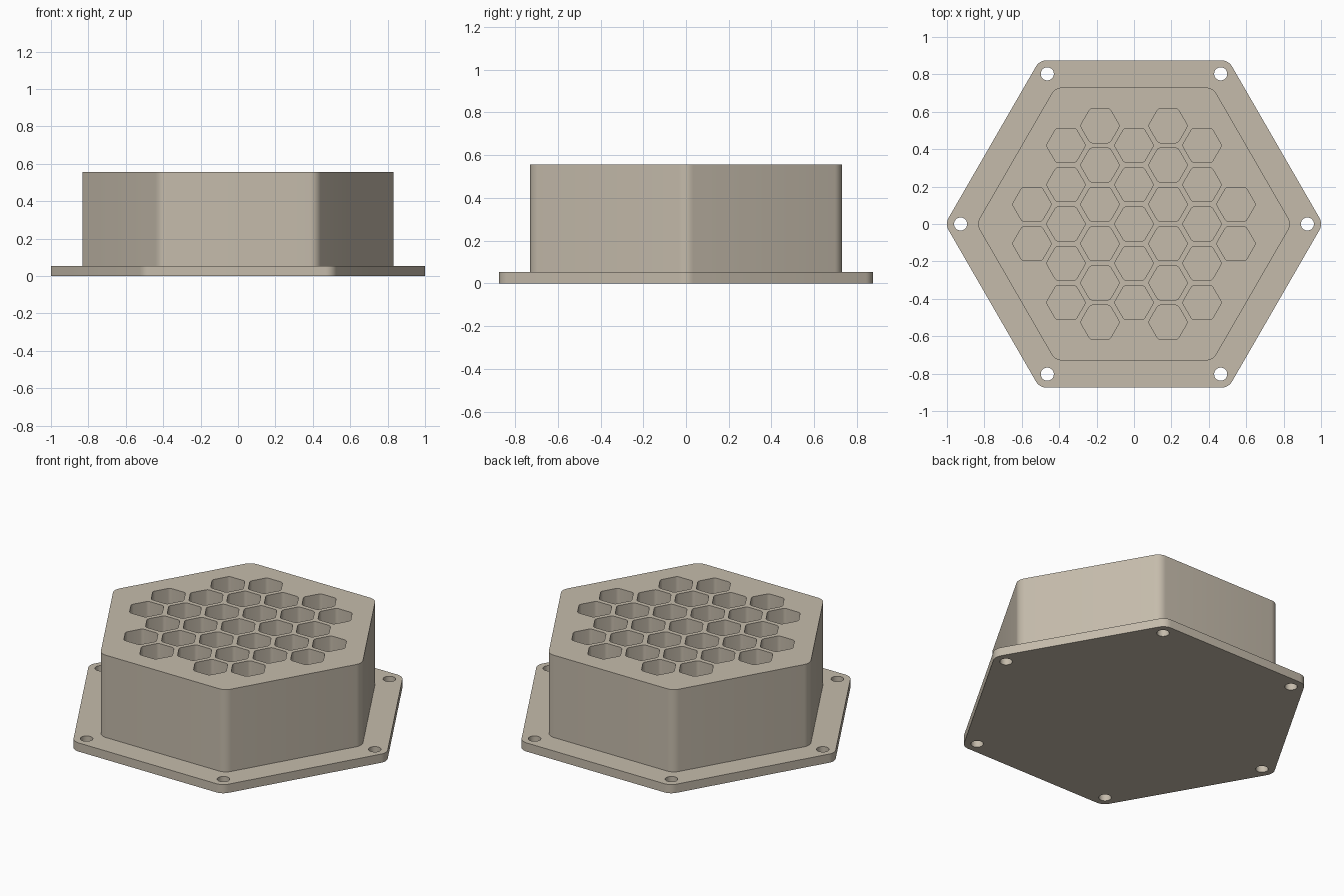
import bpy, bmesh, math

if "Cube" in bpy.data.objects:
    bpy.data.objects.remove(bpy.data.objects["Cube"])

PLATE_TOP, BODY_TOP = 0.053, 0.557

mat = bpy.data.materials.new("warm_beige")
mat.diffuse_color = (0.56, 0.50, 0.41, 1)
mat.use_nodes = True
mat.node_tree.nodes["Principled BSDF"].inputs["Base Color"].default_value = mat.diffuse_color


def hexagon(apothem, fillet, cx=0, cy=0, steps=6):
    """Rounded hexagon with corners on the x axis."""
    pts = []
    d = (apothem - fillet) / math.cos(math.pi / 6)
    for k in range(6):
        a = k * math.pi / 3
        for i in range(steps + 1):
            b = a + (i / steps - 0.5) * math.pi / 3
            pts.append((cx + d * math.cos(a) + fillet * math.cos(b),
                        cy + d * math.sin(a) + fillet * math.sin(b)))
    return pts


def circle(r, cx, cy, n=32):
    return [(cx + r * math.cos(2 * math.pi * i / n), cy + r * math.sin(2 * math.pi * i / n))
            for i in range(n)]


def extruded(name, loops, z0, z1, open_bottom=False):
    """Extrude an outline with holes from z0 to z1."""
    cu = bpy.data.curves.new(name, 'CURVE')
    cu.dimensions = '2D'
    cu.fill_mode = 'BOTH'
    cu.extrude = (z1 - z0) / 2
    for pts in loops:
        s = cu.splines.new('POLY')
        s.points.add(len(pts) - 1)
        for p, (x, y) in zip(s.points, pts):
            p.co = (x, y, 0, 1)
        s.use_cyclic_u = True
    ob = bpy.data.objects.new(name, cu)
    bpy.context.collection.objects.link(ob)
    bpy.ops.object.select_all(action='DESELECT')
    ob.select_set(True)
    bpy.context.view_layer.objects.active = ob
    bpy.ops.object.convert(target='MESH')
    ob = bpy.context.object
    ob.name = name
    bm = bmesh.new()
    bm.from_mesh(ob.data)
    bmesh.ops.translate(bm, verts=bm.verts, vec=(0, 0, (z0 + z1) / 2))
    bmesh.ops.remove_doubles(bm, verts=bm.verts, dist=1e-5)
    bmesh.ops.recalc_face_normals(bm, faces=bm.faces)
    if open_bottom:
        low = [f for f in bm.faces if f.normal.z < -0.9]
        bmesh.ops.delete(bm, geom=low, context='FACES')
    bm.to_mesh(ob.data)
    bm.free()
    ob.data.materials.clear()
    ob.data.materials.append(mat)
    bpy.ops.object.shade_smooth_by_angle(angle=math.radians(30))
    return ob


# Mounting flange with a screw hole near each corner
holes = [circle(0.035, 0.927 * math.cos(k * math.pi / 3), 0.927 * math.sin(k * math.pi / 3))
         for k in range(6)]
extruded("mounting_flange", [hexagon(0.875, 0.066)] + holes, 0, PLATE_TOP)

# Raised body with a honeycomb of deep pockets (the six corner cells are left out)
PITCH = 0.21
pockets = []
for q in range(-3, 4):
    for r in range(-3, 4):
        s = -q - r
        ring = sorted((abs(q), abs(r), abs(s)))
        if ring[2] <= 3 and ring != [0, 3, 3]:
            pockets.append(hexagon(0.091, 0.022, q * PITCH * math.sqrt(3) / 2,
                                   (r + q / 2) * PITCH, 4))
extruded("honeycomb_body", [hexagon(0.73, 0.066)] + pockets, PLATE_TOP, BODY_TOP, True)
